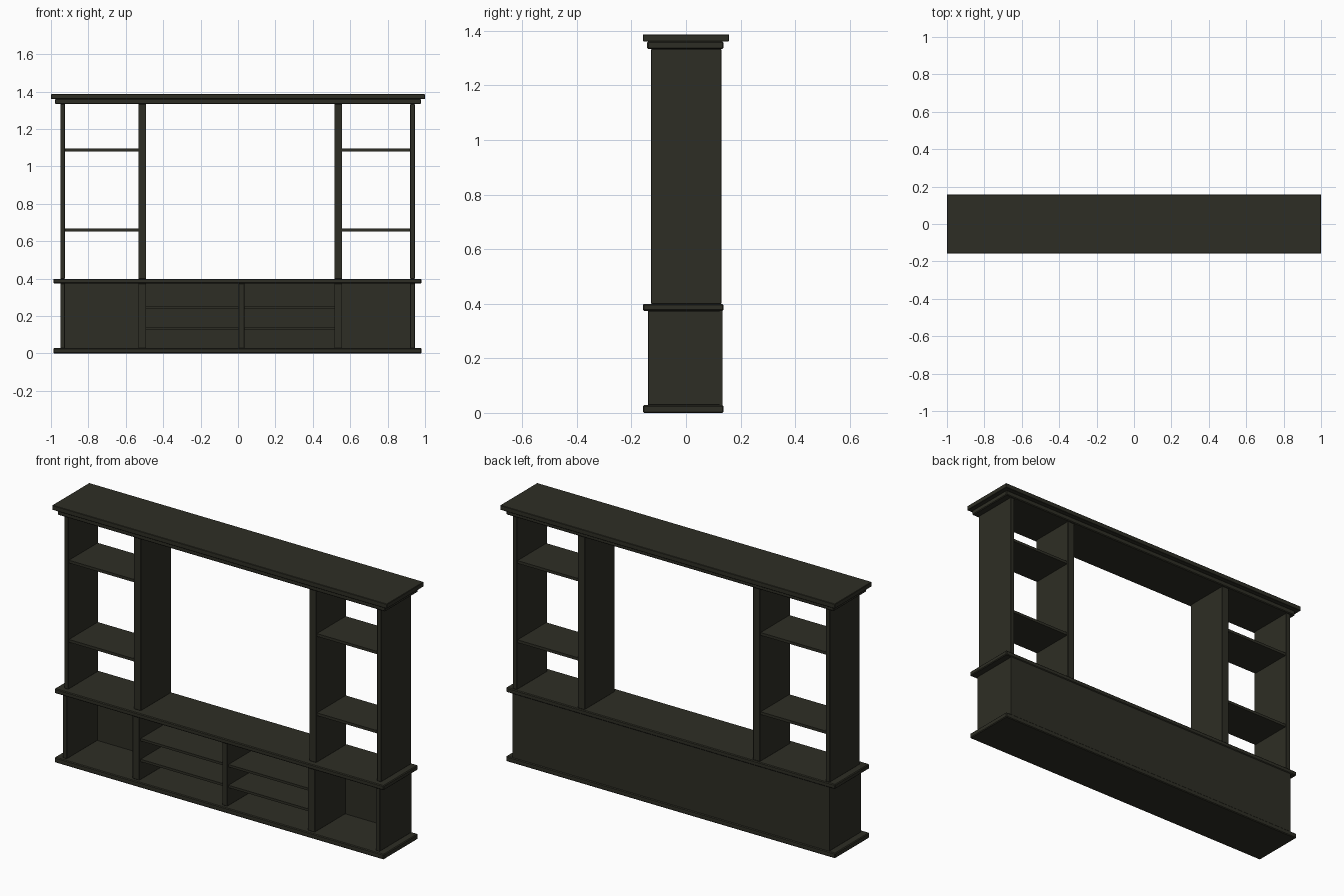
import bpy, bmesh

if "Cube" in bpy.data.objects:
    bpy.data.objects.remove(bpy.data.objects["Cube"])

# One dark olive-brown stain for the whole unit
wood = bpy.data.materials.new("dark_stained_wood")
wood.diffuse_color = (0.027, 0.027, 0.018, 1)
wood.use_nodes = True
wood.node_tree.nodes["Principled BSDF"].inputs["Base Color"].default_value = wood.diffuse_color


def board(name, x, y, z, bevel=0.0):
    """Box spanning the given (min, max) ranges, with optional eased edges."""
    bm = bmesh.new()
    bmesh.ops.create_cube(bm, size=1)
    for v in bm.verts:
        v.co = [(a + b) / 2 + c * (b - a) for c, (a, b) in zip(v.co, (x, y, z))]
    if bevel:
        bmesh.ops.bevel(bm, geom=bm.edges[:], offset=bevel, segments=1, affect='EDGES')
    me = bpy.data.meshes.new(name)
    bm.to_mesh(me)
    bm.free()
    me.materials.append(wood)
    ob = bpy.data.objects.new(name, me)
    bpy.context.collection.objects.link(ob)
    return ob


BASE_TOP, COUNTER_LOW, COUNTER_TOP, CORNICE_LOW = 0.028, 0.374, 0.399, 1.333

# Horizontal slabs
board("base_plinth", (-0.987, 0.981), (-0.158, 0.137), (0, BASE_TOP), 0.004)
board("counter_top", (-0.987, 0.981), (-0.158, 0.137), (COUNTER_LOW, COUNTER_TOP), 0.004)
board("cornice_lower", (-0.979, 0.979), (-0.142, 0.137), (CORNICE_LOW, 1.361), 0.004)
board("cornice_top", (-1, 1), (-0.158, 0.158), (1.361, 1.386), 0.002)

# Uprights: outer side panels and thick inner dividers, in both tiers
uprights = {
    "left_side": (-0.950, -0.925),
    "left_divider": (-0.533, -0.491),
    "right_divider": (0.515, 0.557),
    "right_side": (0.920, 0.945),
}
for name, x in uprights.items():
    board("upper_" + name, x, (-0.128, 0.130), (COUNTER_TOP, CORNICE_LOW), 0.002)
    board("lower_" + name, x, (-0.140, 0.124), (BASE_TOP, COUNTER_LOW), 0.002)
board("lower_centre_divider", (0.004, 0.034), (-0.140, 0.124), (BASE_TOP, COUNTER_LOW), 0.002)

# Back panel closing the lower cabinet
board("lower_back_panel", (-0.950, 0.945), (0.122, 0.133), (BASE_TOP, COUNTER_LOW))

# Upper side shelves
for side, x in (("left", (-0.925, -0.533)), ("right", (0.557, 0.920))):
    for i, z in enumerate((0.652, 1.080)):
        board(f"upper_{side}_shelf_{i + 1}", x, (-0.122, 0.124), (z, z + 0.015))

# Lower media shelves
for side, x in (("left", (-0.491, 0.004)), ("right", (0.034, 0.515))):
    for i, z in enumerate((0.126, 0.238)):
        board(f"lower_{side}_shelf_{i + 1}", x, (-0.130, 0.122), (z, z + 0.013))
